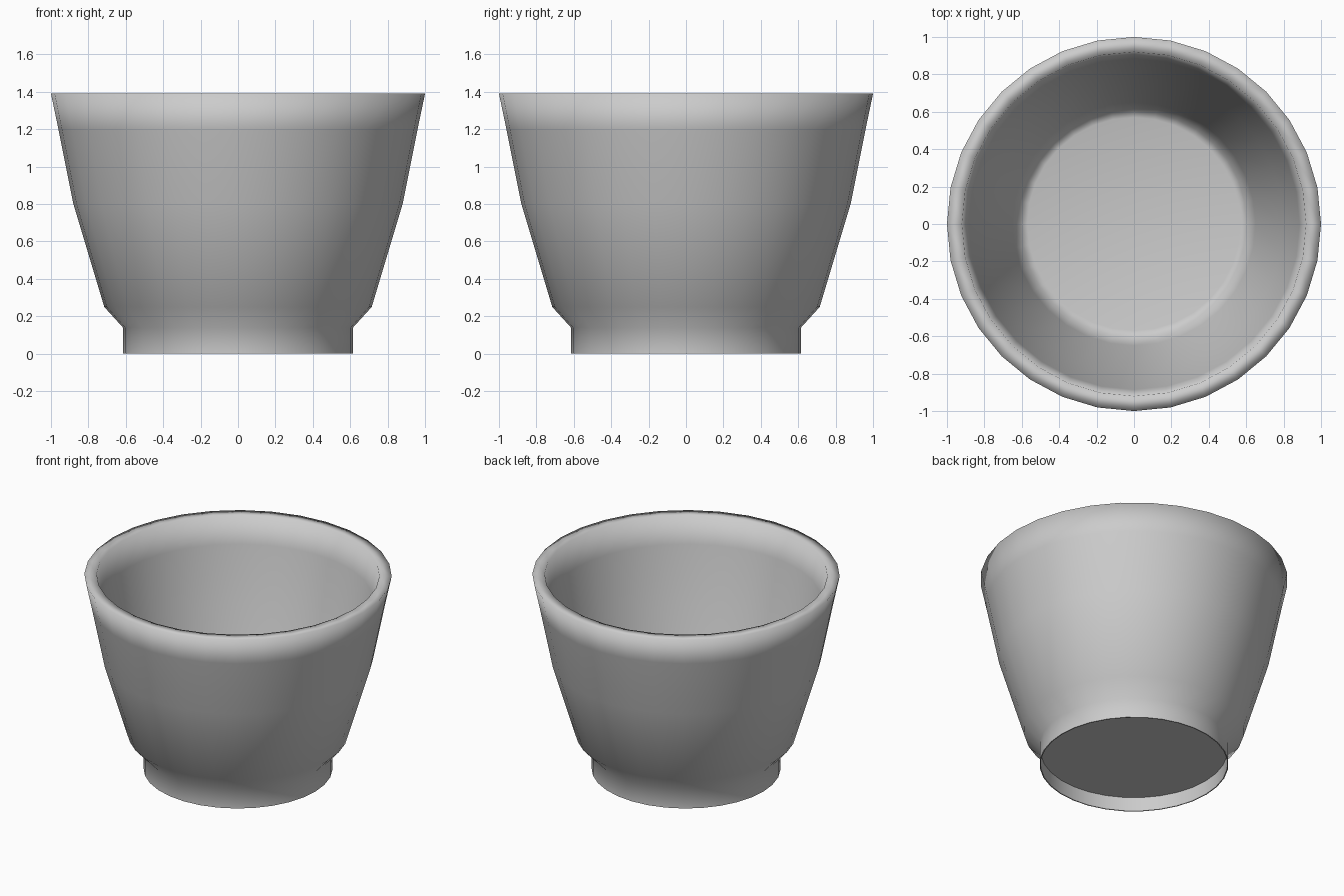
import bpy, bmesh, math

if "Cube" in bpy.data.objects:
    bpy.data.objects.remove(bpy.data.objects["Cube"])

SEGMENTS = 32


def lathe(name, profile):
    """Revolve (radius, z) points around z; the last ring is closed with a cap."""
    bm = bmesh.new()
    rings = []
    for r, z in profile:
        rings.append([bm.verts.new((r * math.cos(2 * math.pi * i / SEGMENTS),
                                    r * math.sin(2 * math.pi * i / SEGMENTS), z))
                      for i in range(SEGMENTS)])
    for a, b in zip(rings, rings[1:]):
        for i in range(SEGMENTS):
            j = (i + 1) % SEGMENTS
            bm.faces.new((a[i], a[j], b[j], b[i]))
    # the profile ends on the inside, so the ring order is already outward
    cap = bm.faces.new(rings[-1])
    if profile[-1][1] < profile[-2][1] - 1:
        cap.normal_flip()
    for f in bm.faces:
        f.smooth = True
    mesh = bpy.data.meshes.new(name)
    bm.to_mesh(mesh)
    bm.free()
    obj = bpy.data.objects.new(name, mesh)
    bpy.context.collection.objects.link(obj)
    return obj


# Cup: foot ring, flared outer wall, flat rim, inner wall and floor
lathe("cup_body", [
    (0.615, 0.0), (0.615, 0.14), (0.715, 0.25), (0.88, 0.80), (0.96, 1.20),
    (1.0, 1.39), (0.92, 1.39),
    (0.885, 1.20), (0.80, 0.80), (0.65, 0.27), (0.605, 0.13), (0.57, 0.12)])

# Hollow underside of the foot, with its recessed ceiling
underside = lathe("foot_recess", [(0.615, 0.0), (0.608, 0.0), (0.608, 0.10)])
bm = bmesh.new()
bm.from_mesh(underside.data)
for f in bm.faces:
    c = f.calc_center_median()
    outward = f.normal.z > 0 if abs(f.normal.z) > 0.5 else f.normal.dot(c) > 0
    if outward:
        f.normal_flip()
bm.to_mesh(underside.data)
bm.free()
bpy.context.view_layer.objects.active = underside
underside.select_set(True)
bpy.ops.object.shade_smooth_by_angle(angle=math.radians(30))
